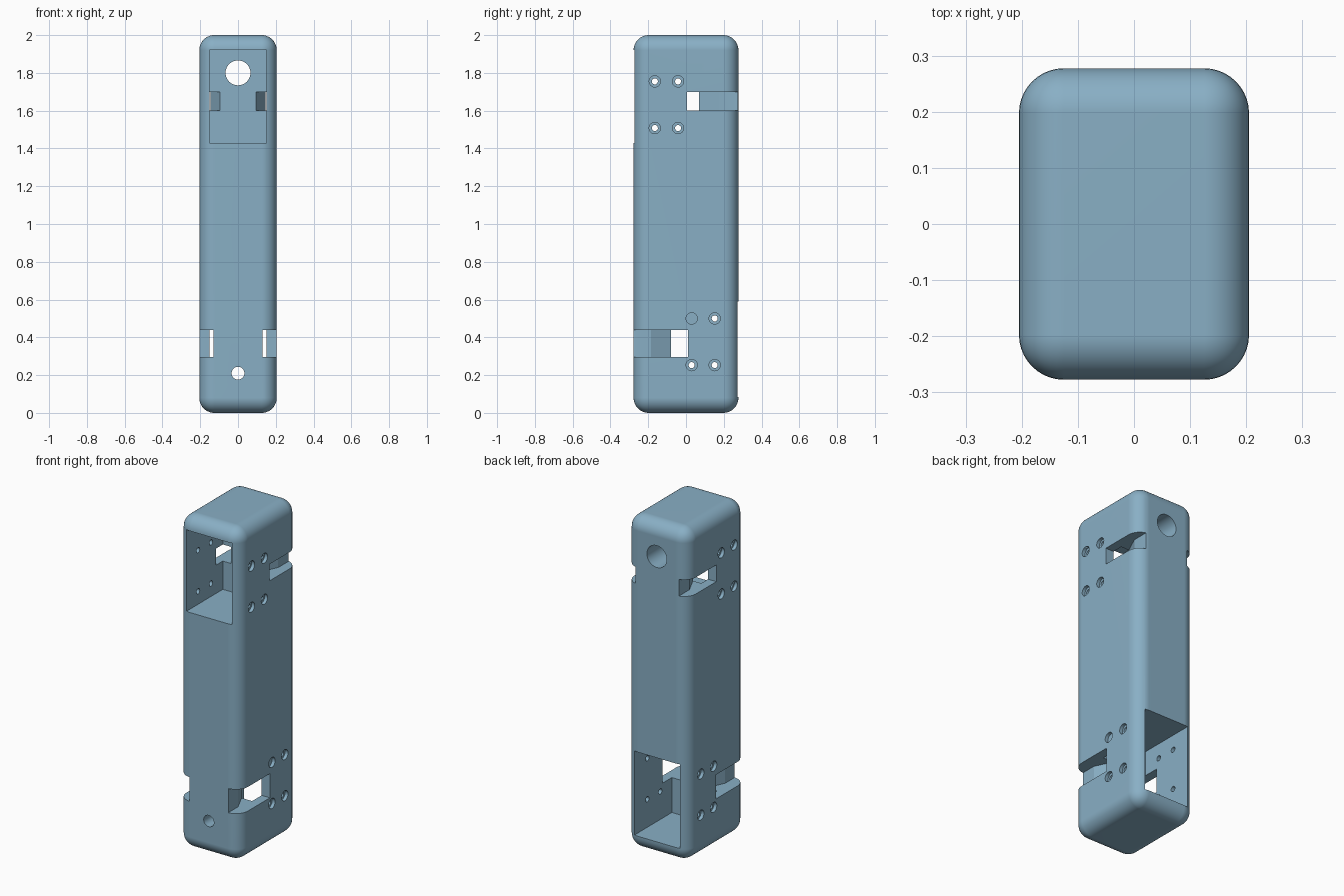
import bpy, bmesh, math
from mathutils import Matrix, Vector

if "Cube" in bpy.data.objects:
    bpy.data.objects.remove(bpy.data.objects["Cube"])

W, D, H, R = 0.41, 0.555, 2.0, 0.08      # body size and edge radius
IN = 0.15                                # half width of the pockets

blue = bpy.data.materials.new("soft_blue")
blue.diffuse_color = (0.25, 0.43, 0.56, 1)
blue.use_nodes = True
blue.node_tree.nodes["Principled BSDF"].inputs["Base Color"].default_value = blue.diffuse_color


def add_object(name, bm):
    bmesh.ops.recalc_face_normals(bm, faces=bm.faces[:])
    me = bpy.data.meshes.new(name)
    bm.to_mesh(me)
    bm.free()
    ob = bpy.data.objects.new(name, me)
    bpy.context.collection.objects.link(ob)
    me.materials.append(blue)
    return ob


def box(name, x0, x1, y0, y1, z0, z1):
    bm = bmesh.new()
    m = Matrix.Translation(((x0 + x1) / 2, (y0 + y1) / 2, (z0 + z1) / 2)) @ \
        Matrix.Diagonal((x1 - x0, y1 - y0, z1 - z0, 1))
    bmesh.ops.create_cube(bm, size=1, matrix=m)
    return add_object(name, bm)


def rod(name, centre, axis, radius, length):
    bm = bmesh.new()
    rot = Vector((0, 0, 1)).rotation_difference(Vector(axis)).to_matrix().to_4x4()
    bmesh.ops.create_cone(bm, cap_ends=True, segments=32, radius1=radius, radius2=radius,
                          depth=length, matrix=Matrix.Translation(centre) @ rot)
    return add_object(name, bm)


def prism(name, points, z0, z1):
    bm = bmesh.new()
    face = bm.faces.new([bm.verts.new((x, y, z0)) for x, y in points])
    ext = bmesh.ops.extrude_face_region(bm, geom=[face])
    bmesh.ops.translate(bm, vec=(0, 0, z1 - z0),
                        verts=[v for v in ext["geom"] if isinstance(v, bmesh.types.BMVert)])
    return add_object(name, bm)


# rounded body
bm = bmesh.new()
bmesh.ops.create_cube(bm, size=1, matrix=Matrix.Translation((0, 0, H / 2)) @
                      Matrix.Diagonal((W, D, H, 1)))
bmesh.ops.bevel(bm, geom=bm.edges[:], offset=R, segments=10, profile=0.5, affect='EDGES')
body = add_object("body", bm)

cutters = []

# upper pocket opens to the front, lower pocket opens to the back
cutters.append(box("upper_pocket", -IN, IN, -0.4, 0.07, 1.43, 1.92))
cutters.append(box("lower_pocket", -IN, IN, -0.08, 0.4, 0.085, 0.59))

# cable holes from the pockets through the end walls
cutters.append(rod("upper_cable_hole", (0, 0.2, 1.8), (0, 1, 0), 0.066, 0.4))
cutters.append(rod("lower_cable_hole", (0, -0.2, 0.21), (0, 1, 0), 0.034, 0.4))

for s in (-1, 1):
    # side slots that ramp into the pockets
    cutters.append(prism("upper_slot", [(s * x, y) for x, y in (
        (0.4, 0.005), (0.095, 0.005), (0.095, 0.07), (0.145, 0.175),
        (0.145, 0.4), (0.4, 0.4))], 1.6, 1.7))
    cutters.append(prism("lower_slot", [(s * x, y) for x, y in (
        (0.4, 0.01), (0.08, 0.01), (0.08, -0.08), (0.13, -0.185),
        (0.13, -0.4), (0.4, -0.4))], 0.295, 0.44))
    # counterbored screw holes
    for ys, zs in (((-0.165, -0.042), (1.755, 1.508)), ((0.03, 0.152), (0.5, 0.253))):
        for y in ys:
            for z in zs:
                cutters.append(rod("screw_hole", (s * 0.2, y, z), (1, 0, 0), 0.016, 0.2))
                cutters.append(rod("screw_recess", (s * 0.235, y, z), (1, 0, 0), 0.03, 0.1))

for c in cutters:
    mod = body.modifiers.new(c.name, 'BOOLEAN')
    mod.operation, mod.solver, mod.object = 'DIFFERENCE', 'EXACT', c

# bake the cuts and remove the cutters
deps = bpy.context.evaluated_depsgraph_get()
body.data = bpy.data.meshes.new_from_object(body.evaluated_get(deps))
body.modifiers.clear()
for c in cutters:
    bpy.data.objects.remove(c)
body.data.materials.clear()
body.data.materials.append(blue)
for p in body.data.polygons:
    p.material_index = 0

# smooth rounding with sharp cut edges
bpy.context.view_layer.objects.active = body
body.select_set(True)
bpy.ops.object.shade_smooth_by_angle(angle=math.radians(20))
wn = body.modifiers.new("flat_normals", 'WEIGHTED_NORMAL')
wn.keep_sharp = True
